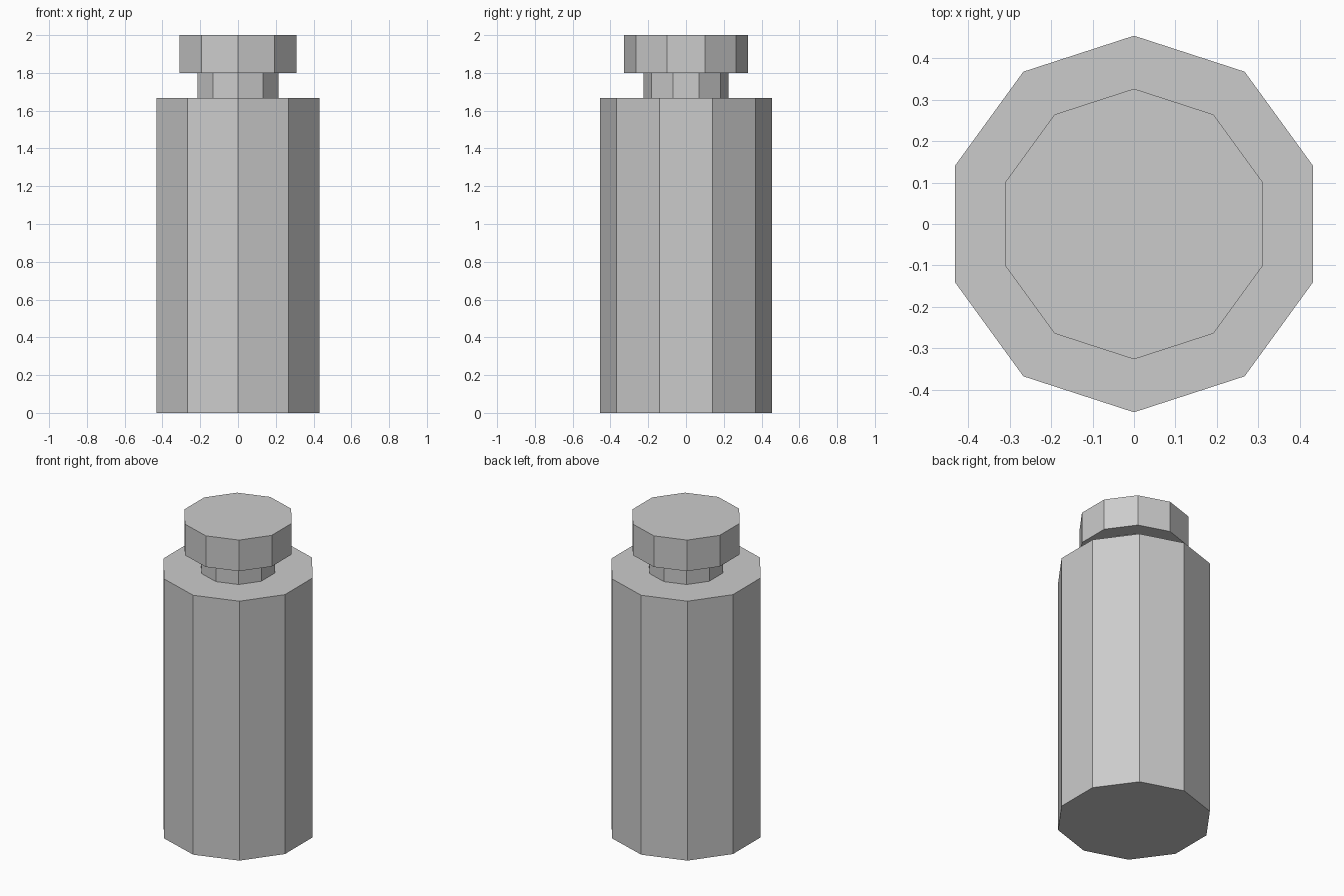
import bpy

cube = bpy.data.objects.get("Cube")
if cube:
    bpy.data.objects.remove(cube, do_unlink=True)

# Single plain grey
GREY = (0.6, 0.6, 0.6, 1.0)
grey = bpy.data.materials.new("light_grey")
grey.use_nodes = True
grey.diffuse_color = GREY
grey.node_tree.nodes["Principled BSDF"].inputs["Base Color"].default_value = GREY


def decagon_prism(name, radius, bottom, top):
    """Ten-sided prism with corners pointing to the front and back."""
    bpy.ops.mesh.primitive_cylinder_add(
        vertices=10, radius=radius, depth=top - bottom,
        location=(0, 0, (bottom + top) / 2))
    obj = bpy.context.object
    obj.name = obj.data.name = name
    obj.data.materials.append(grey)
    bpy.ops.object.shade_flat()
    return obj


# Bottle parts, stacked from the ground up
BODY_TOP, NECK_TOP, CAP_TOP = 1.667, 1.8, 2.0
decagon_prism("bottle_body", 0.455, 0, BODY_TOP)
decagon_prism("bottle_neck", 0.225, BODY_TOP, NECK_TOP)
decagon_prism("bottle_cap", 0.327, NECK_TOP, CAP_TOP)
